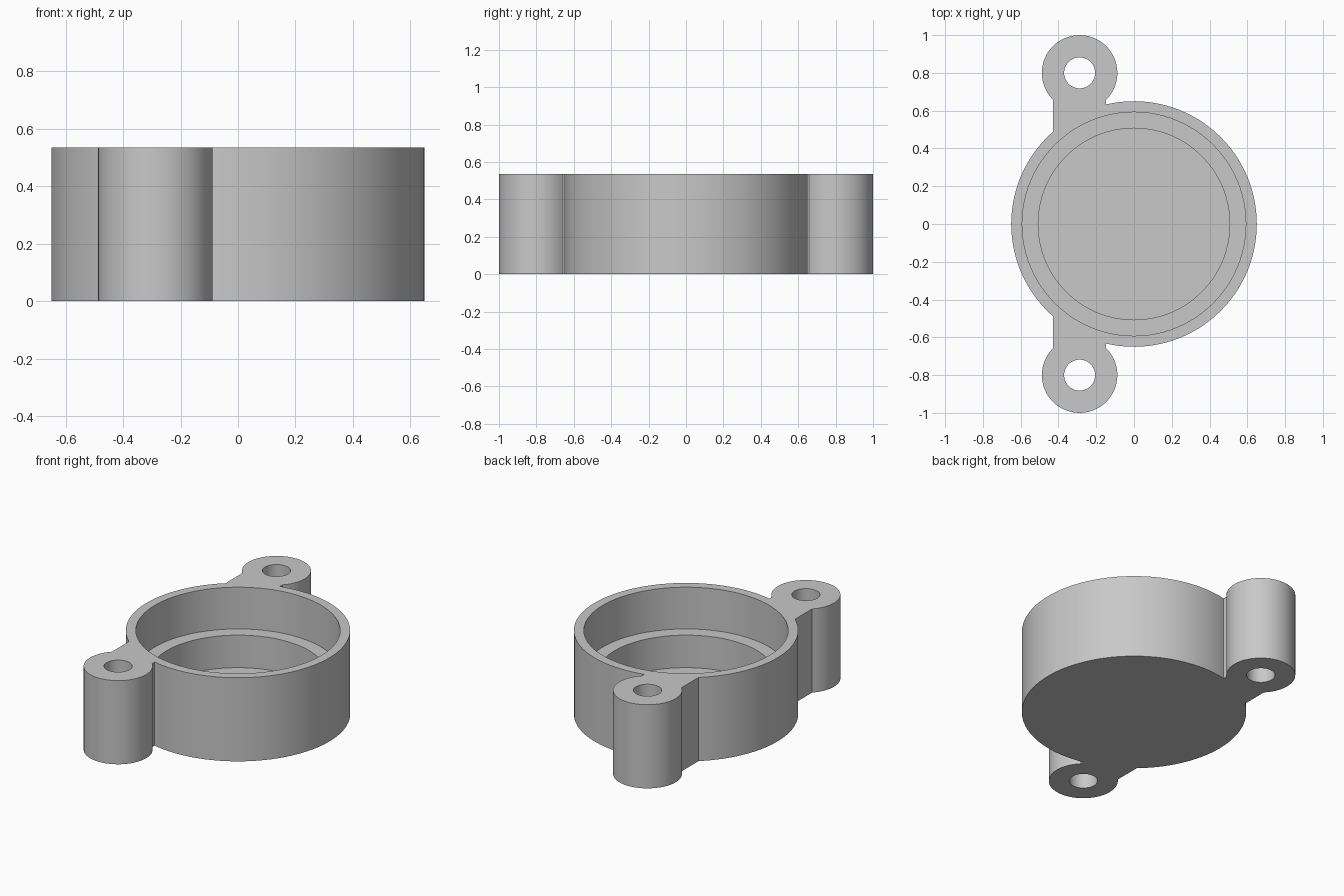
import bpy, bmesh, math
from math import sqrt, atan2, pi, cos, sin

HEIGHT = 0.535
FLOOR, LEDGE = 0.06, 0.268
CUP_R, BORE_R, POCKET_R = 0.65, 0.592, 0.507
EAR_X, EAR_Y, EAR_R, HOLE_R = -0.288, 0.8, 0.2, 0.082
WEB_LEFT, WEB_RIGHT = -0.43, -0.147

cube = bpy.data.objects.get("Cube")
if cube:
    bpy.data.objects.remove(cube, do_unlink=True)

grey = bpy.data.materials.new("plain grey")
grey.use_nodes = True
colour = (0.58, 0.58, 0.58, 1)
grey.diffuse_color = colour
grey.node_tree.nodes["Principled BSDF"].inputs["Base Color"].default_value = colour


def arc(cx, cy, r, start, end, steps):
    return [(cx + r * cos(start + (end - start) * i / steps),
             cy + r * sin(start + (end - start) * i / steps)) for i in range(steps + 1)]


def prism(name, outline, z0, z1):
    """Extrude a closed counter-clockwise outline between two heights."""
    bm = bmesh.new()
    base = bm.faces.new([bm.verts.new((x, y, z0)) for x, y in outline])
    top = bmesh.ops.extrude_face_region(bm, geom=[base], use_keep_orig=True)["geom"]
    bmesh.ops.translate(bm, vec=(0, 0, z1 - z0),
                        verts=[v for v in top if isinstance(v, bmesh.types.BMVert)])
    bmesh.ops.recalc_face_normals(bm, faces=bm.faces)
    mesh = bpy.data.meshes.new(name)
    bm.to_mesh(mesh)
    bm.free()
    mesh.materials.append(grey)
    obj = bpy.data.objects.new(name, mesh)
    bpy.context.collection.objects.link(obj)
    return obj


def cylinder(name, x, y, r, z0, z1, sides):
    return prism(name, arc(x, y, r, 0, 2 * pi, sides)[:-1], z0, z1)


# Half outline: cup wall, web, screw ear, web, cup wall
def cup_angle(x):
    return atan2(sqrt(CUP_R ** 2 - x ** 2), x)


def ear_angle(x):
    dx = x - EAR_X
    return atan2(-sqrt(EAR_R ** 2 - dx ** 2), dx)


half = (arc(0, 0, CUP_R, 0, cup_angle(WEB_RIGHT), 30)
        + arc(EAR_X, EAR_Y, EAR_R, ear_angle(WEB_RIGHT), ear_angle(WEB_LEFT) + 2 * pi, 40)
        + arc(0, 0, CUP_R, cup_angle(WEB_LEFT), pi, 24))
mirrored = [(x, -y) for x, y in reversed(half[1:-1])]
housing = prism("housing", half + mirrored, 0, HEIGHT)

# Stepped bore and through holes
cutters = [
    cylinder("bore_cutter", 0, 0, BORE_R, LEDGE, HEIGHT + 0.1, 96),
    cylinder("pocket_cutter", 0, 0, POCKET_R, FLOOR, HEIGHT + 0.2, 96),
]
for side, label in ((-1, "front"), (1, "back")):
    cutters.append(cylinder(label + "_hole_cutter", EAR_X, side * EAR_Y, HOLE_R,
                            -0.1, HEIGHT + 0.1, 48))

bpy.ops.object.select_all(action="DESELECT")
bpy.context.view_layer.objects.active = housing
housing.select_set(True)
for cutter in cutters:
    cutter.hide_render = True
    mod = housing.modifiers.new("cut", "BOOLEAN")
    mod.operation = "DIFFERENCE"
    mod.solver = "EXACT"
    mod.object = cutter
    bpy.ops.object.modifier_apply(modifier=mod.name)
    bpy.data.objects.remove(cutter, do_unlink=True)

bpy.ops.object.shade_smooth_by_angle(angle=math.radians(30))
